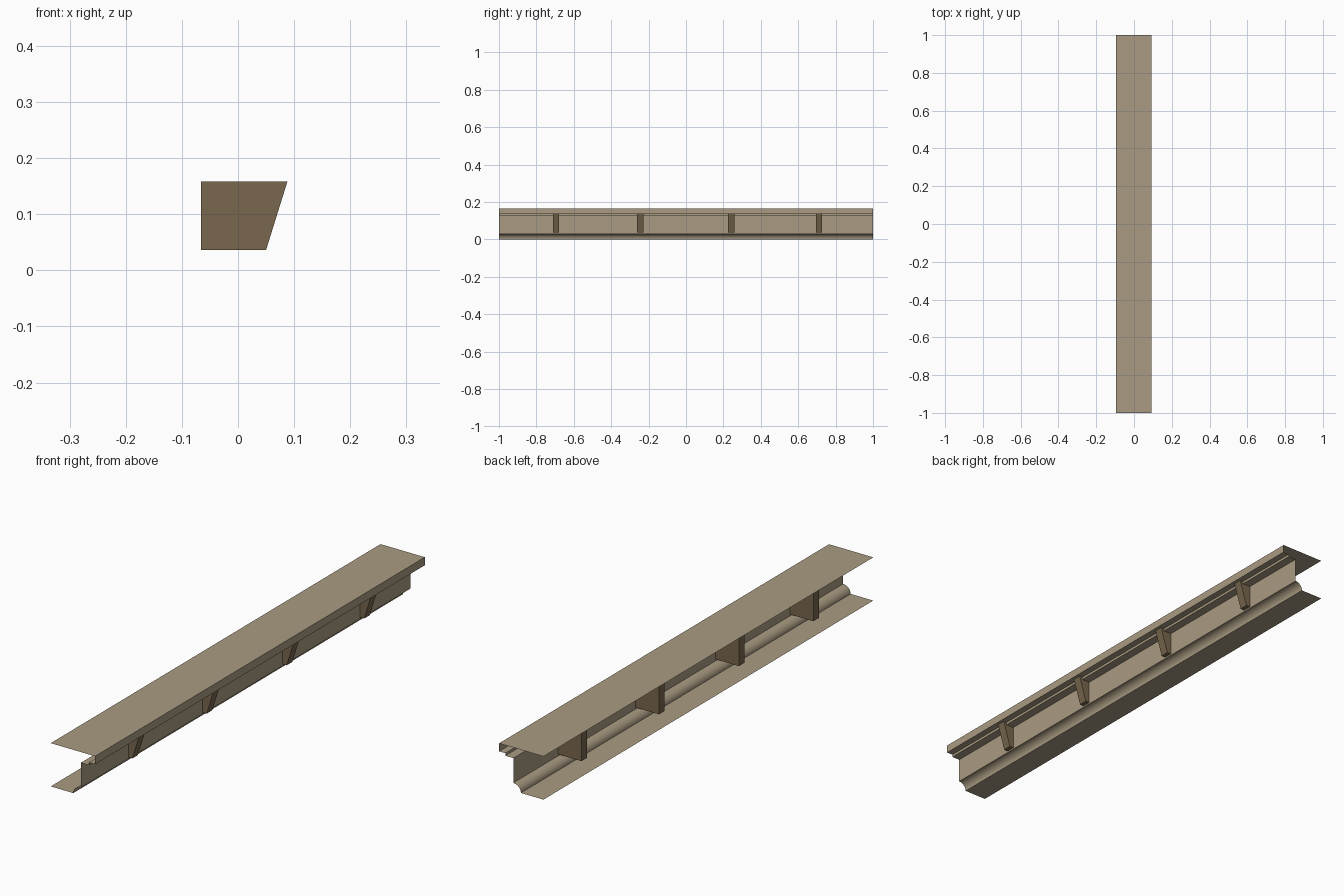
import bpy, math

if "Cube" in bpy.data.objects:
    bpy.data.objects.remove(bpy.data.objects["Cube"])


def material(name, rgb):
    m = bpy.data.materials.new(name)
    m.diffuse_color = (*rgb, 1)
    m.use_nodes = True
    m.node_tree.nodes["Principled BSDF"].inputs["Base Color"].default_value = m.diffuse_color
    return m


stone = material("tan_stone", (0.40, 0.33, 0.225))
wood = material("brown_wood", (0.19, 0.137, 0.075))


def sweep(name, profile, y0, y1, mat, closed=False):
    """Extrude an (x, z) profile along y; closed profiles get end caps."""
    n = len(profile)
    verts = [(x, y, z) for y in (y0, y1) for x, z in profile]
    faces = [(i, n + i, n + (i + 1) % n, (i + 1) % n)
             for i in range(n if closed else n - 1)]
    if closed:
        faces += [tuple(range(n)), tuple(reversed(range(n, 2 * n)))]
    mesh = bpy.data.meshes.new(name)
    mesh.from_pydata(verts, [], faces)
    mesh.materials.append(mat)
    obj = bpy.data.objects.new(name, mesh)
    bpy.context.collection.objects.link(obj)
    return obj


# Cornice: open thin sheet, from bottom back edge round to top back edge
cove = [(0.033 - 0.032 * math.cos(a), 0.03 * math.sin(a))
        for a in (math.pi / 2 * i / 8 for i in range(9))]
profile = ([(-0.095, 0.0)] + cove +
           [(0.033, 0.125), (0.067, 0.125), (0.067, 0.135),
            (0.093, 0.135), (0.093, 0.166), (-0.095, 0.166)])
cornice = sweep("cornice", profile, -1, 1, stone)
bpy.context.view_layer.objects.active = cornice
cornice.select_set(True)
# outward normals: front and top faces look out
if cornice.data.polygons[-1].normal.z < 0:
    cornice.data.flip_normals()
bpy.ops.object.shade_smooth_by_angle(angle=math.radians(30))

# Brackets: slanted blocks passing through the cornice wall
block = [(-0.066, 0.036), (0.05, 0.036), (0.088, 0.158), (-0.066, 0.158)]
for i, y in enumerate((-0.695, -0.244, 0.241, 0.711)):
    b = sweep(f"bracket_{i + 1}", block, y - 0.017, y + 0.017, wood, closed=True)
    if b.data.polygons[-1].normal.y < 0:
        b.data.flip_normals()
